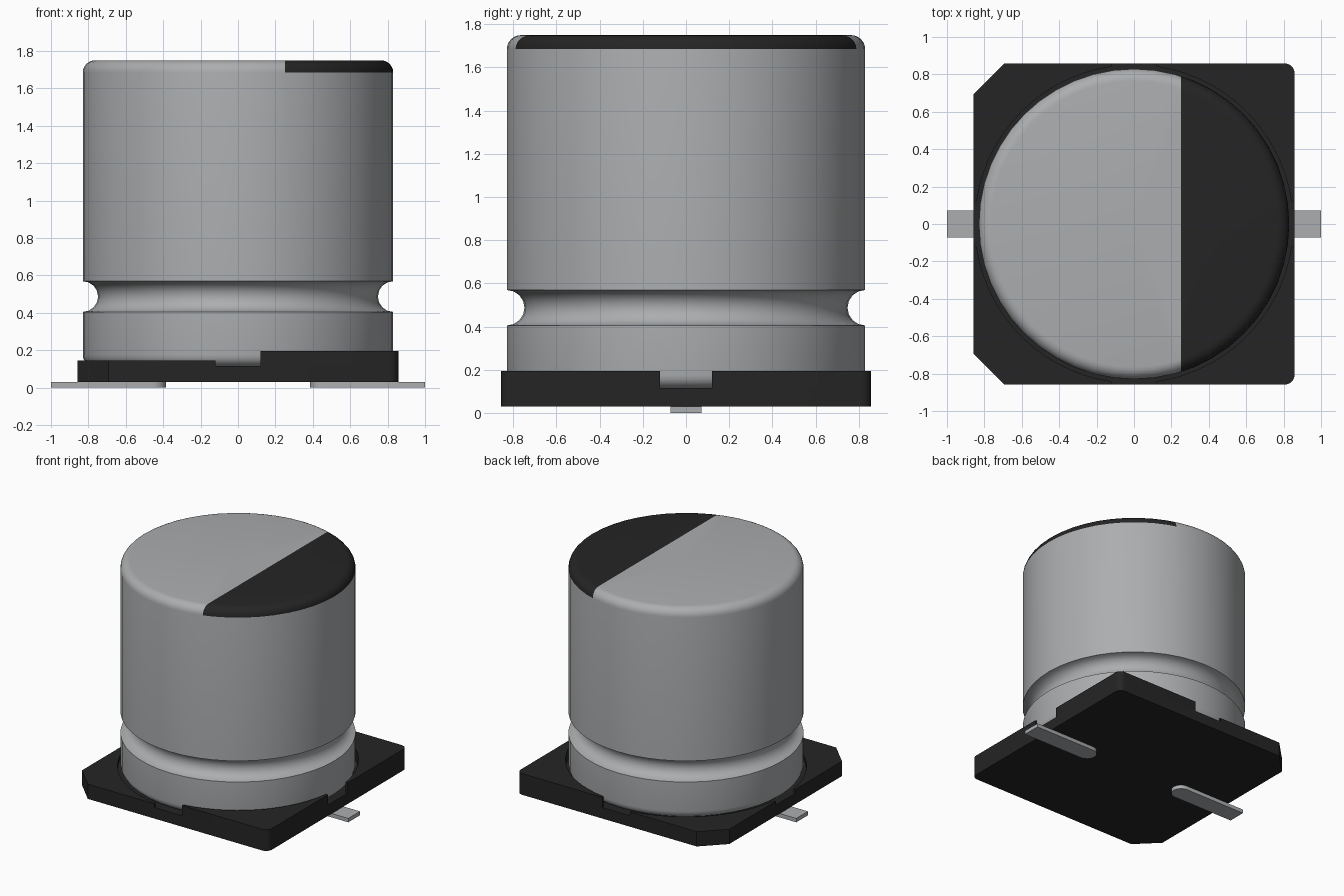
import bpy, bmesh, math

if "Cube" in bpy.data.objects:
    bpy.data.objects.remove(bpy.data.objects["Cube"])


def material(name, rgb):
    m = bpy.data.materials.new(name)
    m.diffuse_color = (*rgb, 1)
    m.use_nodes = True
    m.node_tree.nodes["Principled BSDF"].inputs["Base Color"].default_value = m.diffuse_color
    return m


ALUMINIUM = material("aluminium grey", (0.41, 0.42, 0.43))
BLACK = material("plastic black", (0.0185, 0.018, 0.018))


def finish(name, bm, mats, smooth=None):
    bmesh.ops.recalc_face_normals(bm, faces=bm.faces)
    me = bpy.data.meshes.new(name)
    bm.to_mesh(me)
    bm.free()
    for m in mats:
        me.materials.append(m)
    ob = bpy.data.objects.new(name, me)
    bpy.context.collection.objects.link(ob)
    if smooth:
        bpy.ops.object.select_all(action='DESELECT')
        ob.select_set(True)
        bpy.context.view_layer.objects.active = ob
        bpy.ops.object.shade_smooth_by_angle(angle=math.radians(smooth))
    return ob


def arc(cx, cy, r, a0, a1, n):
    return [(cx + r * math.cos(math.radians(a0 + (a1 - a0) * i / n)),
             cy + r * math.sin(math.radians(a0 + (a1 - a0) * i / n)))
            for i in range(n + 1)]


def prism(name, pts, z0, z1, mat):
    bm = bmesh.new()
    face = bm.faces.new([bm.verts.new((x, y, z0)) for x, y in pts])
    ext = bmesh.ops.extrude_face_region(bm, geom=[face], use_keep_orig=True)
    for v in ext["geom"]:
        if isinstance(v, bmesh.types.BMVert):
            v.co.z = z1
    return finish(name, bm, [mat], 35)


H = 0.858        # half width of the base
NOTCH = 0.12     # half width of the notches
FLOOR = 0.115    # top of the base floor

# corner outlines in the +y half, running from the x side to the y side
round_corner = arc(H - 0.05, H - 0.05, 0.05, 0, 90, 6)
chamfer = [(-H, H - 0.165), (-H + 0.165, H)]


def flip(pts):
    return [(x, -y) for x, y in pts]


# base floor
prism("base_floor", round_corner + chamfer[::-1] + flip(chamfer)
      + flip(round_corner)[::-1], 0.03, FLOOR, BLACK)

# corner walls around the can: taller on the +x side
R = 0.85
a = math.degrees(math.asin(NOTCH / R))
for side, corner, top in ((1, round_corner, 0.195), (-1, chamfer, 0.145)):
    inner = [(side * x, y) for x, y in arc(0, 0, R, 90 - a, a, 14)]
    wall = [(side * H, NOTCH)] + corner + [(side * NOTCH, H)] + inner
    for label, pts in (("back", wall), ("front", flip(wall))):
        end = "right" if side > 0 else "left"
        prism(f"base_wall_{label}_{end}", pts, FLOOR, top, BLACK)

# flat leads with rounded inner ends
for side, label in ((1, "right"), (-1, "left")):
    pts = [(1, -0.072), (1, 0.072)] + arc(0.457, 0, 0.072, 90, 270, 12)
    prism(f"lead_{label}", [(side * x, y) for x, y in pts], 0, 0.03, ALUMINIUM)

# aluminium can: lathed profile with a crimp groove
profile = ([(0, FLOOR)] + arc(0.77, FLOOR + 0.06, 0.06, -90, 0, 5)
           + arc(0.83, 0.487, 0.082, 270, 90, 8)
           + arc(0.765, 1.685, 0.065, 0, 90, 6) + [(0, 1.75)])
bm = bmesh.new()
vs = [bm.verts.new((r, 0, z)) for r, z in profile]
es = [bm.edges.new(p) for p in zip(vs, vs[1:])]
bmesh.ops.spin(bm, geom=vs + es, cent=(0, 0, 0), axis=(0, 0, 1),
               angle=math.tau, steps=48, use_duplicate=False)
bmesh.ops.remove_doubles(bm, verts=bm.verts, dist=1e-4)

# black polarity mark on the top, cut at x = 0.25
top_faces = [f for f in bm.faces if f.calc_center_median().z > 1.685]
geom = set(top_faces)
for f in top_faces:
    geom.update(f.verts)
    geom.update(f.edges)
bmesh.ops.bisect_plane(bm, geom=list(geom), dist=1e-5,
                       plane_co=(0.25, 0, 0), plane_no=(1, 0, 0))
for f in bm.faces:
    c = f.calc_center_median()
    f.material_index = int(c.z > 1.685 and c.x > 0.25)
finish("can", bm, [ALUMINIUM, BLACK], 40)
